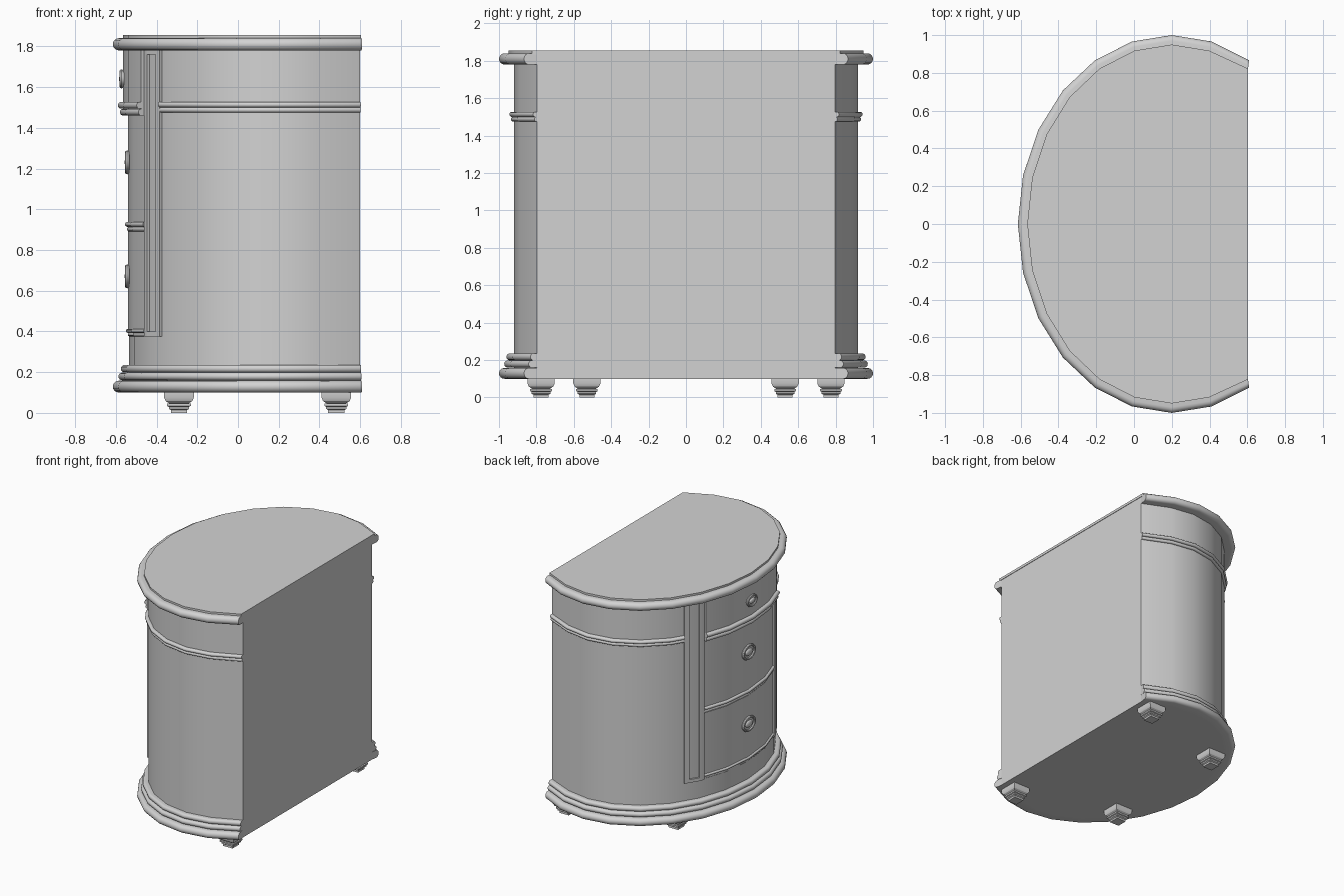
import bpy, bmesh
from math import cos, sin, pi, radians, floor

if "Cube" in bpy.data.objects:
    bpy.data.objects.remove(bpy.data.objects["Cube"], do_unlink=True)

grey = bpy.data.materials.new("plain grey")
grey.use_nodes = True
grey.diffuse_color = (0.65, 0.65, 0.65, 1)
grey.node_tree.nodes["Principled BSDF"].inputs["Base Color"].default_value = grey.diffuse_color

BACK, STEP = 0.6, 15


def corner(deg, off):
    """Vertex of the faceted half-oval plan, pushed outward by off."""
    x = 0.2 + (0.735 + off) * cos(radians(deg))
    if deg in (60, 300):
        x = BACK + 0.12 * off
    return x, (0.92 + off) * sin(radians(deg))


def plan(deg, off):
    """Point on the plan outline, straight between its vertices."""
    low = STEP * floor(deg / STEP)
    f = (deg - low) / STEP
    if f == 0:
        return corner(deg, off)
    a, b = corner(low, off), corner(low + STEP, off)
    return a[0] + f * (b[0] - a[0]), a[1] + f * (b[1] - a[1])


def finish(obj):
    obj.data.materials.clear()
    obj.data.materials.append(grey)
    bpy.ops.object.select_all(action='DESELECT')
    obj.select_set(True)
    bpy.context.view_layer.objects.active = obj
    bpy.ops.object.shade_smooth_by_angle(angle=radians(31))
    return obj


def loft(name, stacks):
    """Each stack is a list of equal closed rings, bridged and capped."""
    bm = bmesh.new()
    for rings in stacks:
        vs = [[bm.verts.new(p) for p in ring] for ring in rings]
        n = len(vs[0])
        for r, s in zip(vs, vs[1:]):
            for i in range(n):
                j = (i + 1) % n
                bm.faces.new((r[i], r[j], s[j], s[i]))
        bm.faces.new(vs[0])
        bm.faces.new(vs[-1])
    bmesh.ops.recalc_face_normals(bm, faces=bm.faces)
    mesh = bpy.data.meshes.new(name)
    bm.to_mesh(mesh)
    bm.free()
    obj = bpy.data.objects.new(name, mesh)
    bpy.context.collection.objects.link(obj)
    return finish(obj)


def sweep(t0, t1, profile):
    """Rings of an (offset, z) profile carried along the plan."""
    stops = [t0] + [t for t in range(60, 301, STEP) if t0 < t < t1] + [t1]
    return [[(*plan(t, off), z) for off, z in profile] for t in stops]


def bead(z0, z1, out, inner=-0.02):
    """Half-round moulding profile."""
    h = (z1 - z0) / 2
    arc = [(out - h + h * cos(a), z0 + h + h * sin(a))
           for a in [pi * (k / 8 - 0.5) for k in range(9)]]
    return [(inner, z0)] + arc + [(inner, z1)]


def block(z0, z1, out, inner=-0.02):
    return [(inner, z0), (out, z0), (out, z1), (inner, z1)]


def slab(name, z0, z1, off):
    """Full half-oval plate closed by the flat back."""
    ts = range(60, 301, STEP)
    loft(name, [[[(*plan(t, off), z) for t in ts] for z in (z0, z1)]])


# Carcass and top
slab("cabinet_body", 0.1, 1.845, 0)
slab("top_plate", 1.835, 1.855, 0.03)
loft("top_rim", [sweep(60, 300, bead(1.78, 1.84, 0.08))])

# Base mouldings
loft("base_mouldings", [sweep(60, 300, bead(*b)) for b in (
    (0.1, 0.158, 0.08), (0.16, 0.198, 0.052), (0.198, 0.236, 0.04))])

# Side mouldings and framed pilasters, on both sides of the drawers
for side, flip in (("right", False), ("left", True)):
    def span(a, b):
        return (a, b) if flip else (360 - b, 360 - a)

    loft(side + "_side_moulding", [sweep(*span(60, 142), bead(*b)) for b in (
        (1.475, 1.5, 0.016), (1.5, 1.527, 0.024))])
    loft(side + "_pilaster", [sweep(*span(a, b), block(z0, z1, 0.014))
         for a, b, z0, z1 in ((142, 144.6, 0.375, 1.785), (149.8, 152.4, 0.375, 1.785),
                              (144.6, 149.8, 0.375, 0.4), (144.6, 149.8, 1.76, 1.785))])

# Drawers and the ledges under them
FRONT = (152.6, 207.4)
for name, z0, z1, out in (("top_drawer", 1.52, 1.785, 0.03),
                          ("middle_drawer", 0.935, 1.46, 0.004),
                          ("bottom_drawer", 0.41, 0.89, 0.004)):
    loft(name, [sweep(*FRONT, block(z0, z1, out))])
for name, z0, z1, out in (("top_ledge", 1.46, 1.527, 0.055),
                          ("middle_ledge", 0.89, 0.937, 0.02),
                          ("bottom_ledge", 0.375, 0.412, 0.016)):
    mid = (z0 + z1) / 2
    loft(name, [sweep(*FRONT, bead(z0, mid, out - 0.01)),
                sweep(*FRONT, bead(mid, z1, out))])

# Oval pulls: back plate, ring and centre boss
for name, z, x, s in (("top", 1.64, -0.565, 0.8), ("middle", 1.23, -0.537, 1),
                      ("bottom", 0.67, -0.537, 1)):
    turn = (0, pi / 2, 0)
    bpy.ops.mesh.primitive_cylinder_add(vertices=24, radius=0.07 * s, depth=0.012,
                                        location=(x, 0, z), rotation=turn)
    plate = bpy.context.object
    plate.name = name + "_pull_plate"
    bpy.ops.mesh.primitive_torus_add(major_segments=24, minor_segments=8,
                                     major_radius=0.068 * s, minor_radius=0.011 * s,
                                     location=(x - 0.007, 0, z), rotation=turn)
    ring = bpy.context.object
    ring.name = name + "_pull_ring"
    bpy.ops.mesh.primitive_uv_sphere_add(segments=16, ring_count=8, radius=1,
                                         location=(x - 0.006, 0, z))
    boss = bpy.context.object
    boss.name = name + "_pull_boss"
    boss.scale = (0.014, 0.045 * s, 0.026 * s)
    for obj in (plate, ring):
        obj.scale = (0.74, 1, 1)
    for obj in (plate, ring, boss):
        finish(obj)

# Square stepped feet
FOOT = ((0.105, 0.073), (0.075, 0.073), (0.058, 0.065), (0.047, 0.048), (0.045, 0.058),
        (0.034, 0.058), (0.03, 0.05), (0.02, 0.05), (0.014, 0.04), (0, 0.04))
for name, x, y in (("front", -0.29, 0.53), ("back", 0.483, 0.775)):
    for side, sign in (("left", 1), ("right", -1)):
        loft(name + "_" + side + "_foot",
             [[[(x + r * i, sign * y + r * j, z)
                for i, j in ((-1, -1), (1, -1), (1, 1), (-1, 1))] for z, r in FOOT]])
